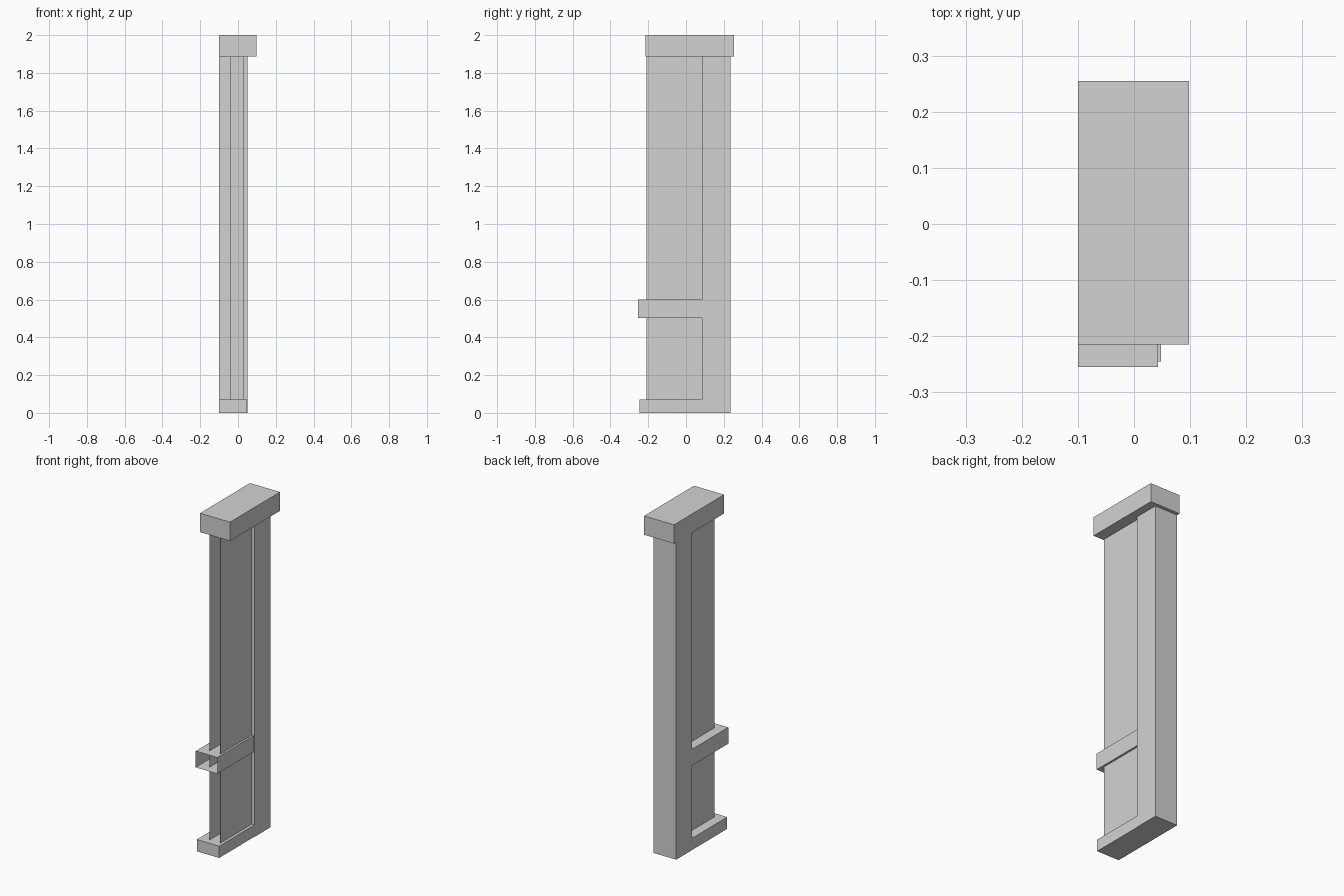
import bpy
import bmesh
from mathutils import Vector

cube = bpy.data.objects.get("Cube")
if cube:
    bpy.data.objects.remove(cube, do_unlink=True)

grey = bpy.data.materials.new("plain_grey")
grey.use_nodes = True
grey.diffuse_color = (0.65, 0.65, 0.65, 1)
grey.node_tree.nodes["Principled BSDF"].inputs["Base Color"].default_value = grey.diffuse_color


def box(name, low, high, open_sides=()):
    """Axis-aligned box; faces whose normal is in open_sides are left out."""
    low, high = Vector(low), Vector(high)
    bm = bmesh.new()
    bmesh.ops.create_cube(bm, size=1)
    bmesh.ops.scale(bm, vec=high - low, verts=bm.verts)
    bmesh.ops.translate(bm, vec=(low + high) / 2, verts=bm.verts)
    bm.normal_update()
    dropped = [f for f in bm.faces
               if any(f.normal.dot(Vector(d)) > 0.9 for d in open_sides)]
    bmesh.ops.delete(bm, geom=dropped, context='FACES')
    mesh = bpy.data.meshes.new(name)
    bm.to_mesh(mesh)
    bm.free()
    mesh.materials.append(grey)
    obj = bpy.data.objects.new(name, mesh)
    bpy.context.collection.objects.link(obj)
    return obj


SIDE = -0.1      # flush side shared by all parts
JOIN = 0.085     # front face of the column
FOOT = 0.07      # top of the foot
CAP = 1.888      # underside of the cap

# Rear column, forward foot and overhanging cap
box("column", (SIDE, JOIN, 0), (0.05, 0.235, CAP))
box("foot", (SIDE, -0.245, 0), (0.048, JOIN, FOOT))
box("cap", (SIDE, -0.215, CAP), (0.098, 0.255, 2))

# Two thin parallel sheets standing on the foot
for name, x in (("left_sheet", 0.03), ("right_sheet", -0.041)):
    box(name, (x - 0.001, -0.21, FOOT), (x + 0.001, JOIN, CAP))

# Sleeve around the sheets, open at the front and against the column
box("sleeve", (SIDE, -0.255, 0.503), (0.043, JOIN, 0.6),
    open_sides=((0, -1, 0), (0, 1, 0)))
